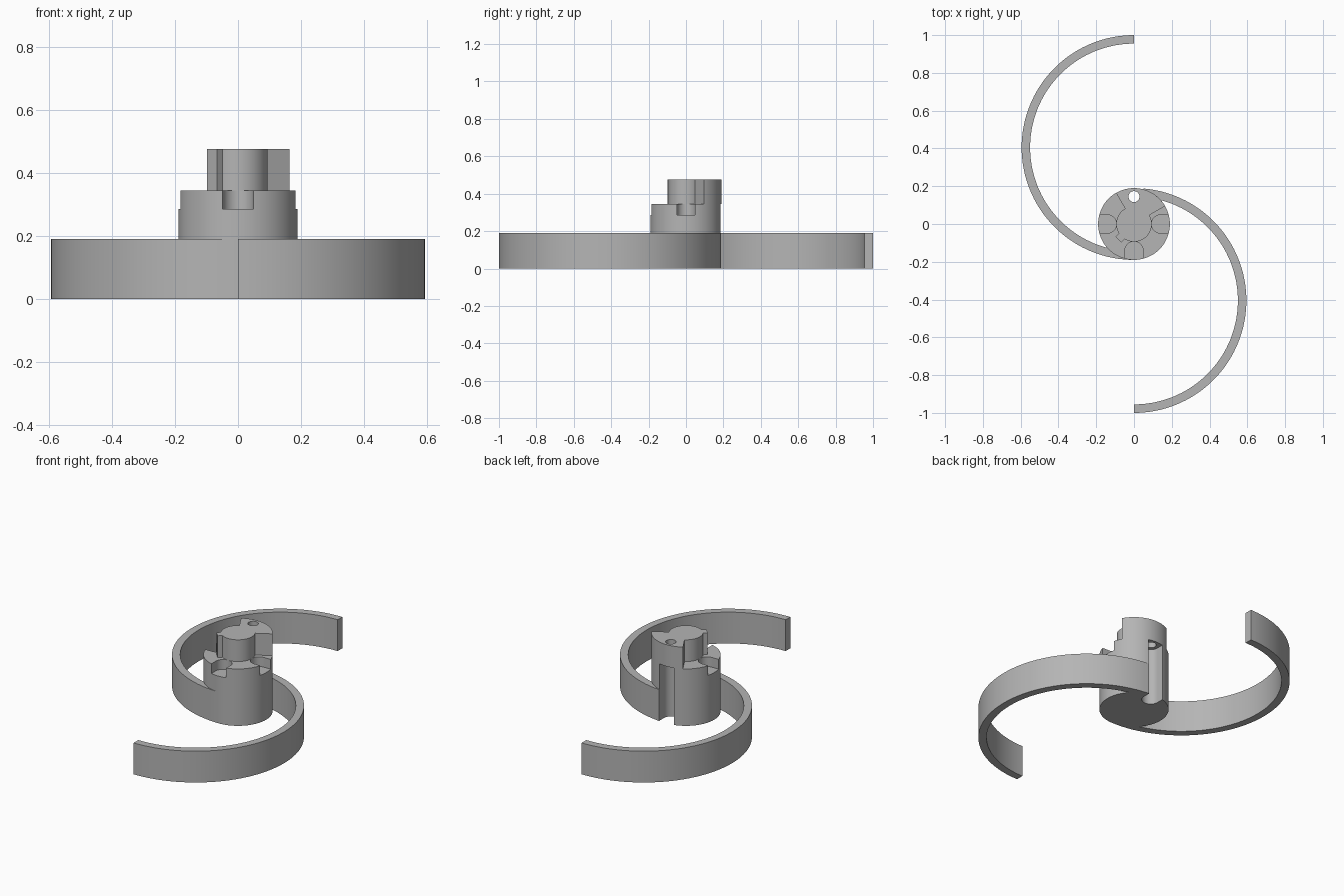
import bpy, bmesh
from math import sin, cos, radians, pi
from mathutils import Matrix

if "Cube" in bpy.data.objects:
    bpy.data.objects.remove(bpy.data.objects["Cube"], do_unlink=True)

GREY = (0.46, 0.46, 0.46, 1)
HUB_R, CORE_R, ARM_R, ARM_T = 0.19, 0.094, 0.595, 0.045
ARM_TOP, NOTCH_Z, HUB_TOP, TOP = 0.19, 0.286, 0.345, 0.477
BITE_R, BITE_D = 0.049, 0.142

mat = bpy.data.materials.new("plain grey")
mat.use_nodes = True
mat.diffuse_color = GREY
mat.node_tree.nodes["Principled BSDF"].inputs["Base Color"].default_value = GREY


def arc(r, a0, a1, n, cx=0, cy=0):
    """Points along an arc, angles in degrees."""
    steps = [radians(a0 + (a1 - a0) * i / n) for i in range(n + 1)]
    return [(cx + r * cos(a), cy + r * sin(a)) for a in steps]


def prism(name, outline, z0, z1, turn=0):
    """Closed outline extruded from z0 to z1, turned about z."""
    bm = bmesh.new()
    face = bm.faces.new([bm.verts.new((x, y, z0)) for x, y in outline])
    up = bmesh.ops.extrude_face_region(bm, geom=[face])["geom"]
    bmesh.ops.translate(bm, vec=(0, 0, z1 - z0),
                        verts=[v for v in up if isinstance(v, bmesh.types.BMVert)])
    bmesh.ops.recalc_face_normals(bm, faces=bm.faces)
    bm.transform(Matrix.Rotation(radians(turn), 4, 'Z'))
    me = bpy.data.meshes.new(name)
    bm.to_mesh(me)
    bm.free()
    me.materials.append(mat)
    ob = bpy.data.objects.new(name, me)
    bpy.context.collection.objects.link(ob)
    return ob


def combine(ob, other, operation):
    m = ob.modifiers.new(operation.lower(), 'BOOLEAN')
    m.operation, m.solver, m.object = operation, 'EXACT', other
    bpy.context.view_layer.objects.active = ob
    bpy.ops.object.modifier_apply(modifier=m.name)


def cut(ob, cutters):
    for c in cutters:
        combine(ob, c, 'DIFFERENCE')


# U-shaped cutters, open towards the rim
bite = arc(BITE_R, 90, 270, 32, BITE_D) + [(0.3, -BITE_R), (0.3, BITE_R)]
side_bites = [prism("notch_cutter", bite, NOTCH_Z, 0.4, t) for t in (0, 180, 270)]
back_bite = prism("back_slot_cutter", bite, -0.1, HUB_TOP, 90)
hole = prism("pin_hole_cutter", arc(0.029, 0, 360, 40, 0, 0.145)[:-1], 0.2, 0.6)

# Hub with three shallow notches and a full-height slot at the back
hub = prism("hub", arc(HUB_R, 0, 360, 128)[:-1], 0, HUB_TOP)
cut(hub, side_bites + [back_bite])

# Head: round core with a wide quarter lobe, a small key and a pin hole
head = prism("head", arc(HUB_R, 30, 120, 36) + arc(CORE_R, 120, 390, 90),
             HUB_TOP, TOP)
key = prism("key_block", [(0, -0.022), (0.117, -0.022), (0.117, 0.022), (0, 0.022)],
            HUB_TOP, TOP, 225)
combine(head, key, 'UNION')
cut(head, [hole])

# Two curved half-ring arms sweeping out from the hub
ring = (arc(ARM_R, -90, 90, 72, 0, HUB_R - ARM_R)
        + arc(ARM_R - ARM_T, 90, -90, 72, 0, HUB_R - ARM_R))
arms = [prism("right_arm", ring, 0, ARM_TOP, 180), prism("left_arm", ring, 0, ARM_TOP)]
cut(arms[1], [back_bite])

for c in side_bites + [back_bite, hole, key]:
    bpy.data.objects.remove(c, do_unlink=True)

# Smooth curved walls, crisp edges
bpy.ops.object.select_all(action='DESELECT')
for ob in [hub, head] + arms:
    ob.select_set(True)
    bpy.context.view_layer.objects.active = ob
bpy.ops.object.shade_smooth_by_angle(angle=pi / 6)
